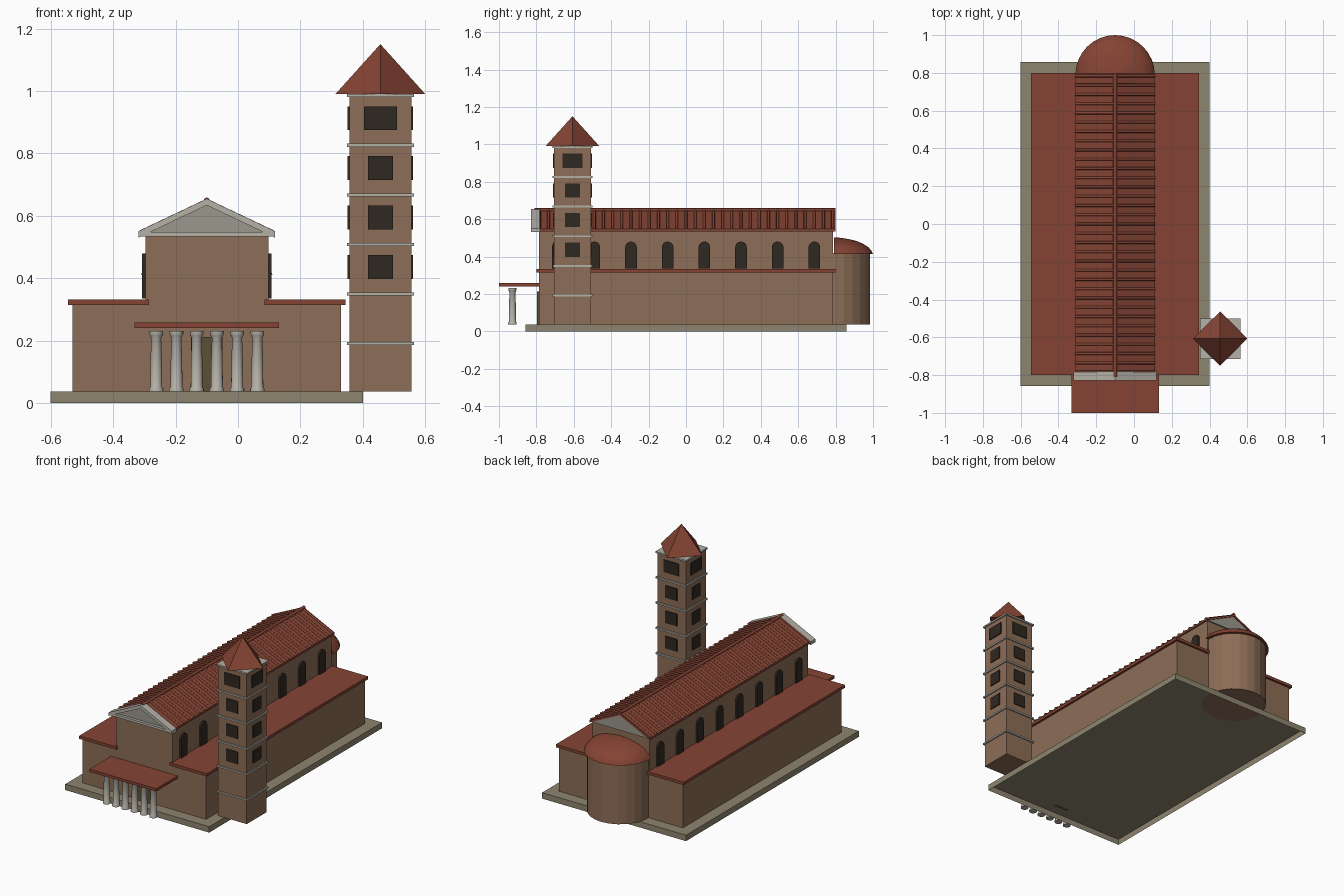
import bpy, bmesh, math
from mathutils import Matrix, Vector

if "Cube" in bpy.data.objects:
    bpy.data.objects.remove(bpy.data.objects["Cube"])

CX = -0.1            # nave axis
TX, TY = 0.456, -0.607   # tower centre
GROUND = 0.037


def material(name, rgb):
    m = bpy.data.materials.new(name)
    m.diffuse_color = (*rgb, 1)
    m.use_nodes = True
    m.node_tree.nodes["Principled BSDF"].inputs["Base Color"].default_value = m.diffuse_color
    return m


BRICK = material("brick", (0.27, 0.155, 0.095))
TILE = material("tile", (0.235, 0.057, 0.034))
STONE = material("stone", (0.27, 0.235, 0.16))
MARBLE = material("marble", (0.46, 0.44, 0.39))
PANEL = material("grey_panel", (0.33, 0.31, 0.27))
DARK = material("dark_opening", (0.03, 0.021, 0.015))
WOOD = material("door_wood", (0.1, 0.08, 0.035))


def finish(name, bm, mat, smooth=0):
    bmesh.ops.recalc_face_normals(bm, faces=bm.faces)
    me = bpy.data.meshes.new(name)
    bm.to_mesh(me)
    bm.free()
    me.materials.append(mat)
    ob = bpy.data.objects.new(name, me)
    bpy.context.collection.objects.link(ob)
    if smooth:
        bpy.ops.object.select_all(action='DESELECT')
        ob.select_set(True)
        bpy.context.view_layer.objects.active = ob
        bpy.ops.object.shade_smooth_by_angle(angle=math.radians(smooth))
    return ob


def box(name, x0, x1, y0, y1, z0, z1, mat, open_bottom=False):
    bm = bmesh.new()
    bmesh.ops.create_cube(bm, size=1)
    for v in bm.verts:
        v.co = (x1 if v.co.x > 0 else x0, y1 if v.co.y > 0 else y0, z1 if v.co.z > 0 else z0)
    if open_bottom:
        low = [f for f in bm.faces if all(v.co.z == min(z0, z1) or abs(v.co.z - z0) < 1e-6 for v in f.verts)]
        bmesh.ops.delete(bm, geom=low, context='FACES_ONLY')
    return finish(name, bm, mat)


def add_prism(bm, pts, axis, a, b):
    """Extrude a 2D outline along x or y from a to b."""
    place = (lambda p, t: (t, p[0], p[1])) if axis == 'x' else (lambda p, t: (p[0], t, p[1]))
    ends = [[bm.verts.new(place(p, t)) for p in pts] for t in (a, b)]
    bm.faces.new(ends[0])
    bm.faces.new(ends[1][::-1])
    n = len(pts)
    for i in range(n):
        j = (i + 1) % n
        bm.faces.new((ends[0][i], ends[0][j], ends[1][j], ends[1][i]))


def prism(name, pts, axis, a, b, mat):
    bm = bmesh.new()
    add_prism(bm, pts, axis, a, b)
    return finish(name, bm, mat)


def lathe(name, profile, x, y, steps, mat, angle=2 * math.pi, smooth=35):
    bm = bmesh.new()
    vs = [bm.verts.new((x + r, y, z)) for r, z in profile]
    es = [bm.edges.new(vs[i:i + 2]) for i in range(len(vs) - 1)]
    bmesh.ops.spin(bm, geom=vs + es, cent=(x, y, 0), axis=(0, 0, 1), angle=angle, steps=steps)
    bmesh.ops.remove_doubles(bm, verts=bm.verts, dist=1e-5)
    return finish(name, bm, mat, smooth)


def chevron(half, eave, ridge, thick):
    return [(CX - half, eave), (CX, ridge), (CX + half, eave),
            (CX + half, eave + thick), (CX, ridge + thick), (CX - half, eave + thick)]


# Plinth (hollow underneath), nave and side aisles
box("plinth", -0.6, 0.4, -0.857, 0.857, 0, GROUND, STONE, True)
box("nave", CX - 0.197, CX + 0.197, -0.787, 0.787, GROUND + 0.0005, 0.54, BRICK, True)
for s, side in ((-1, "left"), (1, "right")):
    a, b = sorted((CX + s * 0.19, CX + s * 0.43))
    box(side + "_aisle", a, b, -0.787, 0.787, GROUND + 0.0005, 0.317, BRICK, True)
    a, b = sorted((CX + s * 0.185, CX + s * 0.444))
    box(side + "_aisle_roof", a, b, -0.8, 0.8, 0.315, 0.333, TILE)

# Nave roof with round tile ribs and ridge
prism("gable_fill", [(CX - 0.2, 0.538), (CX + 0.2, 0.538), (CX, 0.634)], 'y', -0.795, 0.795, PANEL)
prism("nave_roof", chevron(0.21, 0.534, 0.634, 0.013), 'y', -0.8, 0.8, TILE)
bm = bmesh.new()
for s in (-1, 1):
    low, top = Vector((CX + s * 0.211, 0, 0.547)), Vector((CX, 0, 0.647))
    turn = (top - low).to_track_quat('Z', 'Y').to_matrix().to_4x4()
    for i in range(33):
        mid = (low + top) / 2 + Vector((0, -0.784 + i * 0.049, 0))
        bmesh.ops.create_cone(bm, cap_ends=True, segments=8, radius1=0.0075, radius2=0.0075,
                              depth=(top - low).length, matrix=Matrix.Translation(mid) @ turn)
finish("roof_ribs", bm, TILE, 50)
bm = bmesh.new()
bmesh.ops.create_cone(bm, cap_ends=True, segments=8, radius1=0.01, radius2=0.01, depth=1.61,
                      matrix=Matrix.Translation((CX, -0.005, 0.649)) @ Matrix.Rotation(math.pi / 2, 4, 'X'))
finish("roof_ridge", bm, TILE, 50)

# Front pediment
prism("pediment_panel", [(CX - 0.205, 0.54), (CX + 0.205, 0.54), (CX, 0.64)], 'y', -0.808, -0.785, PANEL)
box("pediment_cornice", CX - 0.218, CX + 0.218, -0.825, -0.785, 0.534, 0.549, MARBLE)
prism("pediment_rake", chevron(0.219, 0.53, 0.634, 0.021), 'y', -0.828, -0.78, MARBLE)

# Clerestory windows
arch = [(0.031 * math.cos(math.pi * i / 10), 0.449 + 0.031 * math.sin(math.pi * i / 10)) for i in range(11)]
arch += [(-0.031, 0.335), (0.031, 0.335)]
for s, side in ((-1, "left"), (1, "right")):
    bm = bmesh.new()
    for i in range(8):
        yc = -0.686 + i * 0.196
        add_prism(bm, [(yc + p, z) for p, z in arch], 'x', CX + s * 0.19, CX + s * 0.208)
    finish(side + "_windows", bm, DARK)

# Apse and its shallow half dome
lathe("apse", [(0, GROUND - 0.0005), (0.19, GROUND - 0.0005), (0.19, 0.42), (0, 0.42)],
      CX, 0.795, 24, BRICK, smooth=5)
dome = [(0, 0.413), (0.21, 0.413), (0.203, 0.428), (0.186, 0.449), (0.16, 0.467),
        (0.125, 0.482), (0.085, 0.492), (0.04, 0.5), (0, 0.502)]
lathe("apse_roof", dome, CX, 0.79, 16, TILE, math.pi)

# Portico and door
box("portico_roof", CX - 0.232, CX + 0.232, -1.0, -0.785, 0.241, 0.258, TILE)
box("door", CX - 0.05, CX + 0.05, -0.797, -0.78, GROUND - 0.0005, 0.212, WOOD)
profile = [(0, 0.037), (0.023, 0.037), (0.023, 0.046), (0.019, 0.052), (0.0185, 0.13),
           (0.016, 0.208), (0.02, 0.216), (0.022, 0.222), (0.022, 0.231), (0, 0.231)]
for i in range(6):
    lathe("portico_column", profile, CX + (i - 2.5) * 0.0648, -0.928, 16, MARBLE)

# Bell tower
box("tower", TX - 0.099, TX + 0.099, TY - 0.099, TY + 0.099, GROUND, 0.985, BRICK)
for i in range(6):
    z = 0.191 + i * 0.1588
    box("tower_band", TX - 0.107, TX + 0.107, TY - 0.107, TY + 0.107, z - 0.005, z + 0.005, MARBLE)
for i in range(4):
    z = 0.436 + i * 0.1588
    w = 0.053 if i == 3 else 0.04
    box("tower_window_front_back", TX - w, TX + w, TY - 0.105, TY + 0.105, z - 0.038, z + 0.038, DARK)
    box("tower_window_sides", TX - 0.105, TX + 0.105, TY - w, TY + w, z - 0.038, z + 0.038, DARK)

# Tower roof, a pyramid turned 45 degrees to the tower
bm = bmesh.new()
bmesh.ops.create_cone(bm, cap_ends=True, segments=4, radius1=0.144, radius2=0, depth=0.16,
                      matrix=Matrix.Translation((TX, TY, 1.07)))
if max(v.co.x for v in bm.verts) < TX + 0.12:   # keep corners on the axes
    bmesh.ops.rotate(bm, verts=bm.verts, cent=(TX, TY, 0), matrix=Matrix.Rotation(math.pi / 4, 3, 'Z'))
finish("tower_roof", bm, TILE)
